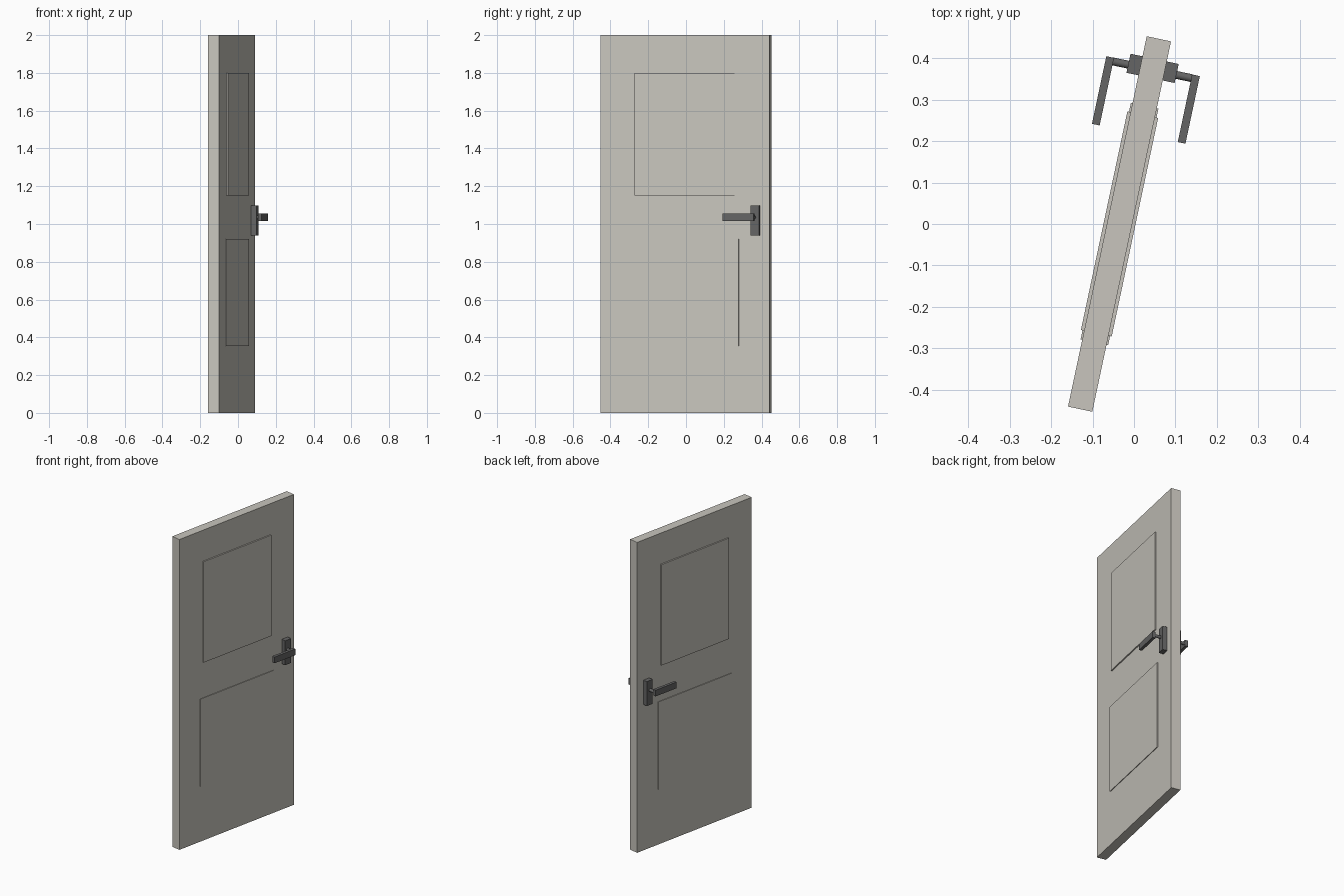
import bpy, bmesh, math
from mathutils import Matrix

if "Cube" in bpy.data.objects:
    bpy.data.objects.remove(bpy.data.objects["Cube"])

# Door stands ajar: local x = thickness, local y = width
PLACE = Matrix.Translation((-0.035, 0, 0)) @ Matrix.Rotation(math.radians(-12), 4, 'Z')


def material(name, rgb):
    m = bpy.data.materials.new(name)
    m.diffuse_color = (*rgb, 1)
    m.use_nodes = True
    m.node_tree.nodes["Principled BSDF"].inputs["Base Color"].default_value = m.diffuse_color
    return m


PAINT = material("warm_grey_paint", (0.58, 0.56, 0.51))
METAL = material("dark_metal", (0.13, 0.13, 0.13))


def finish(bm, name, mat):
    bmesh.ops.recalc_face_normals(bm, faces=bm.faces)
    me = bpy.data.meshes.new(name)
    bm.to_mesh(me)
    bm.free()
    me.materials.append(mat)
    ob = bpy.data.objects.new(name, me)
    ob.matrix_world = PLACE
    bpy.context.collection.objects.link(ob)
    return ob


def box(name, mat, x, y, z):
    bm = bmesh.new()
    mid = [(a + b) / 2 for a, b in (x, y, z)]
    size = [abs(b - a) for a, b in (x, y, z)]
    bmesh.ops.create_cube(bm, size=1, matrix=Matrix.Translation(mid) @ Matrix.Diagonal((*size, 1)))
    return finish(bm, name, mat)


def rod(name, mat, x, y, z, r):
    bm = bmesh.new()
    bmesh.ops.create_cone(bm, cap_ends=True, segments=16, radius1=r, radius2=r, depth=abs(x[1] - x[0]),
                          matrix=Matrix.Translation((sum(x) / 2, y, z)) @ Matrix.Rotation(math.pi / 2, 4, 'Y'))
    ob = finish(bm, name, mat)
    for p in ob.data.polygons:
        p.use_smooth = len(p.vertices) == 4
    return ob


# Door slab
box("door_slab", PAINT, (-0.03, 0.03), (-0.4575, 0.4575), (0, 2))

# Raised panels and handle set on both faces
for side, s in (("front", 1), ("back", -1)):
    box(side + "_upper_panel", PAINT, (s * 0.029, s * 0.038), (-0.27, 0.27), (1.15, 1.80))
    box(side + "_lower_panel", PAINT, (s * 0.029, s * 0.034), (-0.292, 0.292), (0.355, 0.92))
    box(side + "_handle_plate", METAL, (s * 0.029, s * 0.0595), (0.361, 0.408), (0.94, 1.097))
    rod(side + "_handle_stem", METAL, (s * 0.058, s * 0.1), 0.381, 1.035, 0.0095)
    box(side + "_handle_lever", METAL, (s * 0.0965, s * 0.1155), (0.223, 0.39), (1.015, 1.055))
